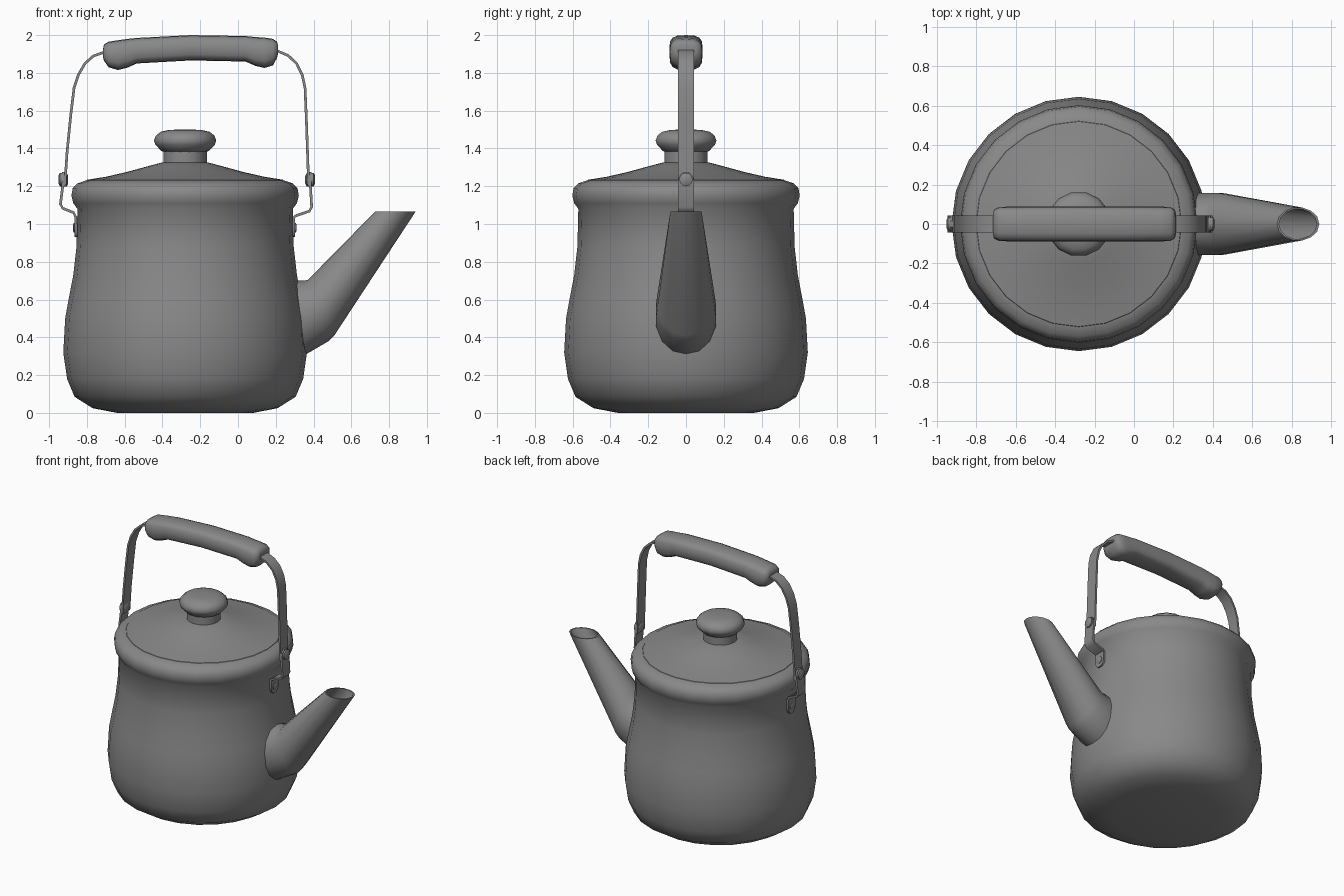
import bpy, bmesh, math
from mathutils import Vector

cube = bpy.data.objects.get("Cube")
if cube:
    bpy.data.objects.remove(cube, do_unlink=True)

AXIS = -0.28  # x of the pot's vertical axis

enamel = bpy.data.materials.new("grey enamel")
enamel.use_nodes = True
GREY = (0.25, 0.25, 0.25, 1)
enamel.diffuse_color = GREY
enamel.node_tree.nodes["Principled BSDF"].inputs["Base Color"].default_value = GREY


def loft(name, rings, caps=(True, True), angle=40):
    """Skin a list of closed rings that have equal point counts."""
    bm = bmesh.new()
    loops = [[bm.verts.new(p) for p in ring] for ring in rings]
    n = len(loops[0])
    for a, b in zip(loops, loops[1:]):
        for i in range(n):
            j = (i + 1) % n
            bm.faces.new((a[i], a[j], b[j], b[i]))
    if caps[0]:
        bm.faces.new(loops[0])
    if caps[1]:
        bm.faces.new(loops[-1])
    bmesh.ops.recalc_face_normals(bm, faces=bm.faces[:])
    me = bpy.data.meshes.new(name)
    bm.to_mesh(me)
    bm.free()
    me.shade_smooth()
    me.set_sharp_from_angle(angle=math.radians(angle))
    me.materials.append(enamel)
    ob = bpy.data.objects.new(name, me)
    bpy.context.collection.objects.link(ob)
    return ob


def circle(n):
    return [(math.cos(math.tau * i / n), math.sin(math.tau * i / n)) for i in range(n)]


def lathe(name, profile, sides, angle=40):
    """Turn (radius, height) points about the pot axis."""
    return loft(name, [[(AXIS + r * c, r * s, z) for c, s in circle(sides)]
                       for r, z in profile], angle=angle)


def strip(name, path, thick=0.014):
    """Flat metal strip along (x, z, half width) points."""
    pts = [Vector((x, z)) for x, z, w in path]
    rings = []
    for i, p in enumerate(pts):
        t = (pts[min(i + 1, len(pts) - 1)] - pts[max(i - 1, 0)]).normalized()
        off = Vector((-t.y, t.x)) * thick / 2
        a, b, w = p + off, p - off, path[i][2]
        rings.append([(a.x, -w, a.y), (a.x, w, a.y), (b.x, w, b.y), (b.x, -w, b.y)])
    return loft(name, rings, angle=45)


def rivet(name, x, z, r, half):
    """Domed pin lying along x."""
    steps = ((-1, 0.55), (-0.7, 1), (0.7, 1), (1, 0.55))
    return loft(name, [[(x + d * half, r * k * c, z + r * k * s) for c, s in circle(12)]
                       for d, k in steps])


# Pot, lid and knob
lathe("pot_body", [(0.36, 0), (0.49, 0.025), (0.585, 0.085), (0.625, 0.18), (0.645, 0.32),
                   (0.635, 0.5), (0.615, 0.61), (0.592, 0.73), (0.575, 0.88), (0.57, 1.08),
                   (0.592, 1.11), (0.602, 1.15), (0.595, 1.19), (0.57, 1.215), (0.52, 1.232)], 24)
lathe("lid", [(0.53, 1.22), (0.52, 1.234), (0.42, 1.25), (0.31, 1.275), (0.2, 1.305),
              (0.125, 1.325)], 24)
lathe("knob_neck", [(0.115, 1.31), (0.115, 1.385)], 16)
lathe("knob", [(0.1, 1.378), (0.125, 1.386), (0.158, 1.42), (0.165, 1.442), (0.155, 1.468),
               (0.13, 1.488), (0.085, 1.498), (0.03, 1.5)], 14, 50)

# Spout: outer wall, then back down the inside
spout_sections = [((0.24, 0.7), (0.24, 0.27), 0.16), ((0.35, 0.7), (0.36, 0.31), 0.162),
                  ((0.37, 0.705), (0.48, 0.38), 0.162), ((0.4, 0.735), (0.51, 0.41), 0.158),
                  ((0.725, 1.065), (0.94, 1.065), 0.085), ((0.735, 1.065), (0.928, 1.065), 0.077),
                  ((0.42, 0.72), (0.5, 0.43), 0.14)]
rings = []
for top, low, w in spout_sections:
    t, b = Vector(top), Vector(low)
    mid, half = (t + b) / 2, (t - b) / 2
    rings.append([(mid.x + half.x * c, w * s, mid.y + half.y * c) for c, s in circle(14)])
loft("spout", rings, caps=(False, True))

# Bail handle strip
W = 0.043
bail = [(-0.917, 1.2), (-0.905, 1.38), (-0.885, 1.58), (-0.868, 1.72), (-0.845, 1.79),
        (-0.81, 1.85), (-0.765, 1.89), (-0.7, 1.912), (-0.25, 1.935), (0.2, 1.92),
        (0.265, 1.892), (0.31, 1.85), (0.34, 1.79), (0.355, 1.72), (0.362, 1.55),
        (0.368, 1.38), (0.374, 1.2)]
strip("handle_bail", [(x, z, W) for x, z in bail])

# Riveted brackets on each side
for side, body_x, out_x, pin_x, lift in (("right", -0.858, -0.94, -0.925, 0.015),
                                         ("left", 0.295, 0.39, 0.382, 0)):
    bend = out_x - (0.012 if out_x > 0 else -0.012)
    strip(side + "_bracket", [
        (body_x, 0.93, 0.018), (body_x, 0.945, 0.034), (body_x, 0.97, W), (body_x, 1.035, W),
        (body_x + (out_x - body_x) * 0.15, 1.045 + lift, W), (bend, 1.068 + lift, W),
        (out_x, 1.09 + lift, W), (pin_x, 1.225, W), (pin_x, 1.255, 0.036), (pin_x, 1.275, 0.016)])
    rivet(side + "_pivot_pin", pin_x, 1.235, 0.036, 0.026)
    rivet(side + "_body_rivet", body_x, 0.98, 0.026, 0.016)

# Grip with a finger bulge at each end: (x, top, bottom, half width)
grip = [(-0.715, 1.925, 1.885, 0.055), (-0.71, 1.95, 1.865, 0.073), (-0.685, 1.965, 1.83, 0.086),
        (-0.635, 1.973, 1.815, 0.088), (-0.585, 1.98, 1.828, 0.088), (-0.535, 1.985, 1.85, 0.088),
        (-0.25, 2.0, 1.866, 0.088), (0.04, 1.995, 1.86, 0.088), (0.09, 1.99, 1.838, 0.088),
        (0.14, 1.987, 1.826, 0.088), (0.185, 1.98, 1.84, 0.086), (0.207, 1.965, 1.88, 0.073),
        (0.212, 1.945, 1.9, 0.055)]


def soft(v):
    return math.copysign(abs(v) ** 0.65, v)


loft("handle_grip", [[(x, w * soft(c), (t + b) / 2 + (t - b) / 2 * soft(s))
                      for c, s in circle(16)] for x, t, b, w in grip], angle=60)
